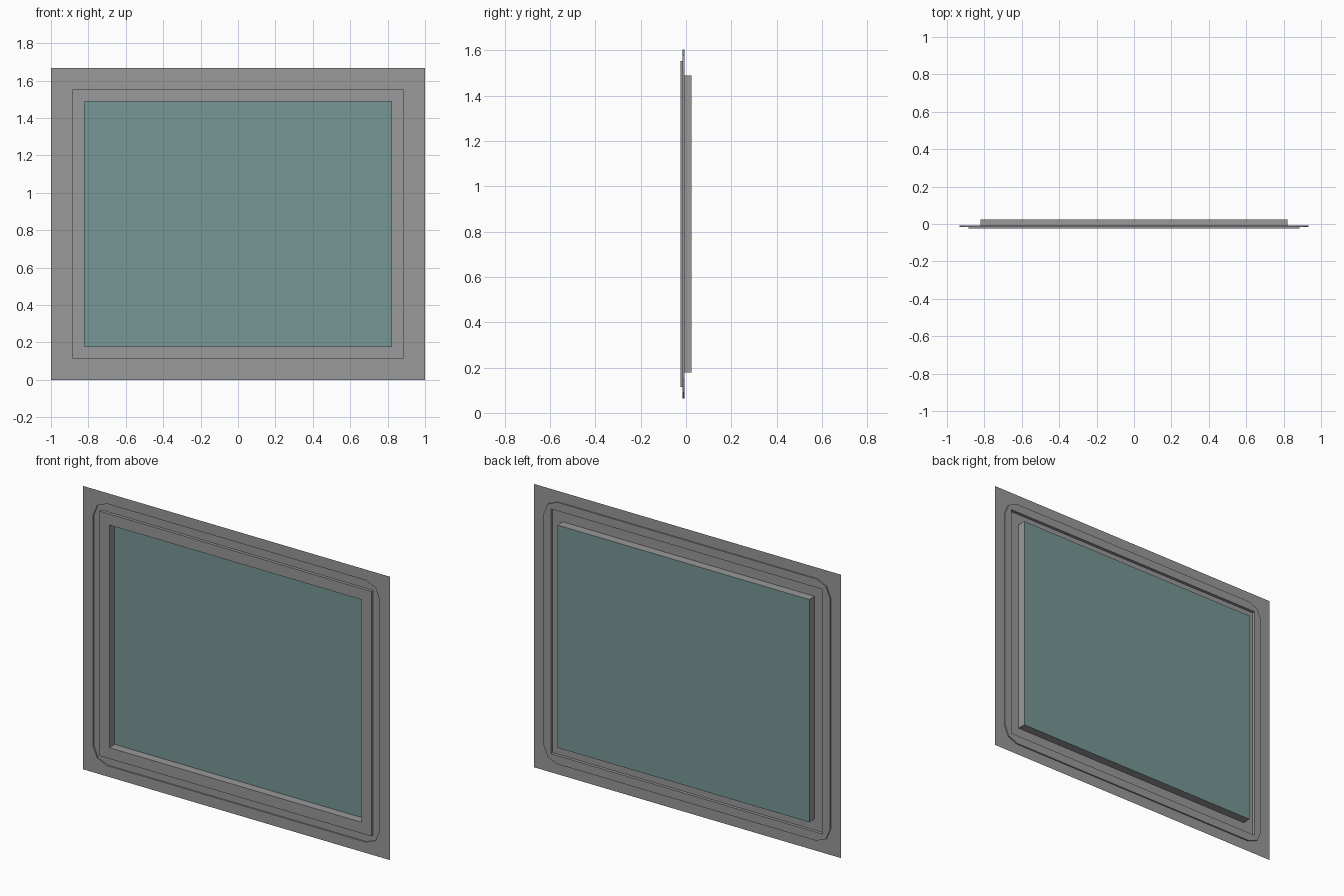
import bpy
import bmesh
from math import cos, sin, pi

cube = bpy.data.objects.get("Cube")
if cube:
    bpy.data.objects.remove(cube, do_unlink=True)

HEIGHT = 1.667
MID = HEIGHT / 2

# Depth levels of the pressed sheet, front to back
FRAME_Y, FLANGE_Y, CHANNEL_Y, GLASS_Y = -0.025, -0.015, -0.007, 0.025

# Half width, half height and corner radius of each outline
EDGE = (1.0, MID, 0)
CHANNEL = (0.932, 0.77, 0.09)
FRAME = (0.885, 0.72, 0)
OPENING = (0.82, 0.655, 0)


def material(name, color):
    mat = bpy.data.materials.new(name)
    mat.use_nodes = True
    mat.diffuse_color = (*color, 1)
    mat.node_tree.nodes["Principled BSDF"].inputs["Base Color"].default_value = (*color, 1)
    return mat


def outline(shape, y):
    """Rectangle with two-segment round corners, counter-clockwise from the front."""
    w, h, r = shape
    points = []
    for k, (sx, sz) in enumerate([(1, 1), (-1, 1), (-1, -1), (1, -1)]):
        for step in range(3):
            a = (k + step / 2) * pi / 2
            points.append((sx * (w - r) + r * cos(a), y, MID + sz * (h - r) + r * sin(a)))
    return points


def sheet(name, levels, mat, fill=False):
    """Join successive outlines with faces; optionally close the last one."""
    bm = bmesh.new()
    rings = [[bm.verts.new(p) for p in outline(s, y)] for s, y in levels]
    for outer, inner in zip(rings, rings[1:]):
        n = len(outer)
        for i in range(n):
            j = (i + 1) % n
            bm.faces.new((outer[i], outer[j], inner[j], inner[i]))
    if fill:
        bm.faces.new(rings[-1])
    bmesh.ops.remove_doubles(bm, verts=bm.verts[:], dist=1e-5)
    mesh = bpy.data.meshes.new(name)
    bm.to_mesh(mesh)
    bm.free()
    mesh.materials.append(mat)
    obj = bpy.data.objects.new(name, mesh)
    bpy.context.collection.objects.link(obj)
    return obj


grey = material("grey metal", (0.32, 0.32, 0.32))
teal = material("teal glass", (0.18, 0.31, 0.3))

# Outer flange with the shallow rounded channel pressed into it
sheet("flange", [(EDGE, FLANGE_Y), (CHANNEL, FLANGE_Y),
                 (CHANNEL, CHANNEL_Y), (FRAME, CHANNEL_Y)], grey)

# Raised rim around the opening, and the walls running back to the pane
sheet("raised_frame", [(FRAME, CHANNEL_Y), (FRAME, FRAME_Y),
                       (OPENING, FRAME_Y), (OPENING, GLASS_Y)], grey)

# Glass pane closing the back of the recess
sheet("glass_pane", [(OPENING, GLASS_Y)], teal, fill=True)
